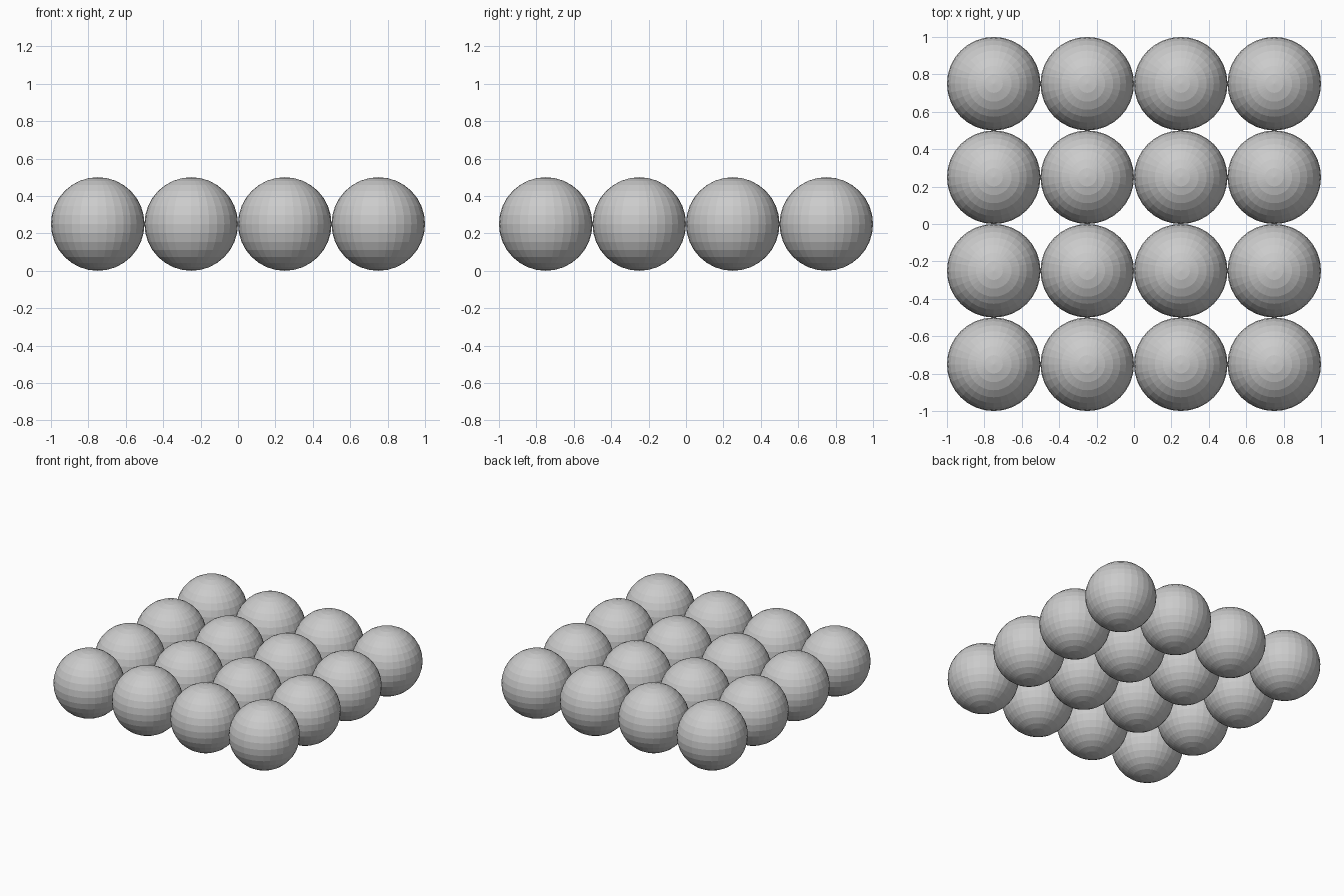
import bpy

if "Cube" in bpy.data.objects:
    bpy.data.objects.remove(bpy.data.objects["Cube"])

RADIUS = 0.25
PITCH = 0.5
COUNT = 4

grey = bpy.data.materials.new("plain_grey")
grey.diffuse_color = (0.6, 0.6, 0.6, 1.0)
grey.use_nodes = True
grey.node_tree.nodes["Principled BSDF"].inputs["Base Color"].default_value = grey.diffuse_color

# One flat-shaded ball, whose mesh is shared by the whole grid
bpy.ops.mesh.primitive_uv_sphere_add(segments=32, ring_count=16, radius=RADIUS)
first = bpy.context.object
mesh = first.data
mesh.name = "ball"
mesh.materials.append(grey)

# Four by four layer of touching balls
start = -PITCH * (COUNT - 1) / 2
for row in range(COUNT):
    for col in range(COUNT):
        if row == col == 0:
            ball = first
        else:
            ball = bpy.data.objects.new("ball", mesh)
            bpy.context.collection.objects.link(ball)
        ball.name = f"ball_row{row + 1}_col{col + 1}"
        ball.location = (start + col * PITCH, start + row * PITCH, RADIUS)
